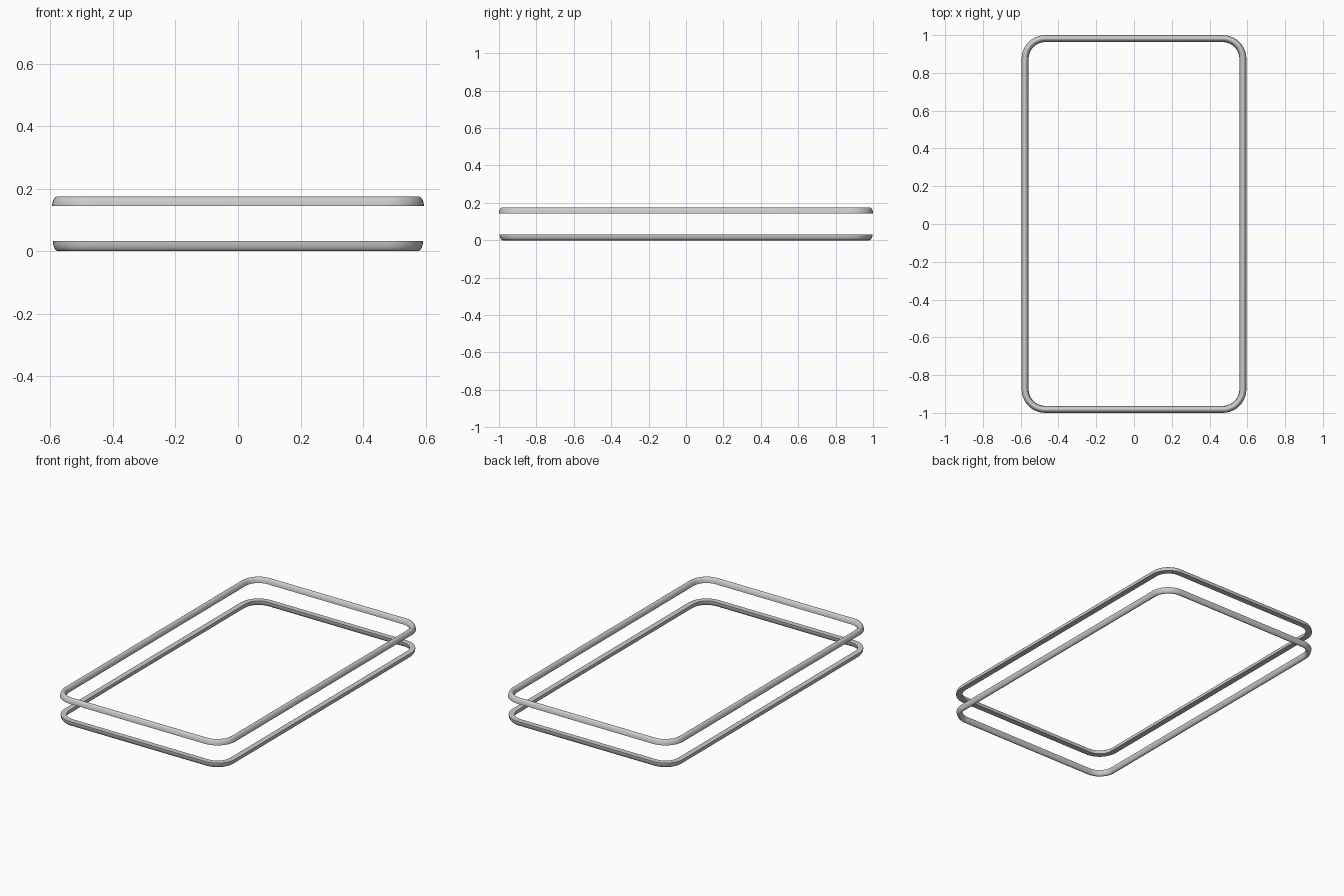
import bpy, bmesh
from math import sin, cos, pi

if "Cube" in bpy.data.objects:
    bpy.data.objects.remove(bpy.data.objects["Cube"])

CX, CY = 0.47, 0.875      # centres of the rounded corners
CORNER_SEGS = 10
DOME_SEGS = 14


def trim_ring(name, outer_r, half_w, z_flat, height):
    """Sweep a domed bead round a rounded rectangle; negative height points the dome down."""
    # domed profile: (radius from corner centre, z)
    prof = [(outer_r - half_w + half_w * cos(pi * i / DOME_SEGS),
             z_flat + height * sin(pi * i / DOME_SEGS)) for i in range(DOME_SEGS + 1)]
    bm = bmesh.new()
    rings = []
    for q, (sx, sy) in enumerate([(1, 1), (-1, 1), (-1, -1), (1, -1)]):
        for s in range(CORNER_SEGS + 1):
            a = (q + s / CORNER_SEGS) * pi / 2
            rings.append([bm.verts.new((sx * CX + r * cos(a), sy * CY + r * sin(a), z))
                          for r, z in prof])
    n = len(prof)
    for k, ring in enumerate(rings):
        nxt = rings[(k + 1) % len(rings)]
        for j in range(n):
            bm.faces.new((ring[j], nxt[j], nxt[(j + 1) % n], ring[(j + 1) % n]))
    bmesh.ops.recalc_face_normals(bm, faces=bm.faces)
    mesh = bpy.data.meshes.new(name)
    bm.to_mesh(mesh)
    bm.free()
    ob = bpy.data.objects.new(name, mesh)
    bpy.context.collection.objects.link(ob)
    bpy.ops.object.select_all(action='DESELECT')
    ob.select_set(True)
    bpy.context.view_layer.objects.active = ob
    bpy.ops.object.shade_smooth_by_angle(angle=0.7)


# lower bead, domed downward
trim_ring("lower_trim_ring", 0.122, 0.017, 0.032, -0.032)
# upper bead, domed upward
trim_ring("upper_trim_ring", 0.125, 0.018, 0.144, 0.031)
